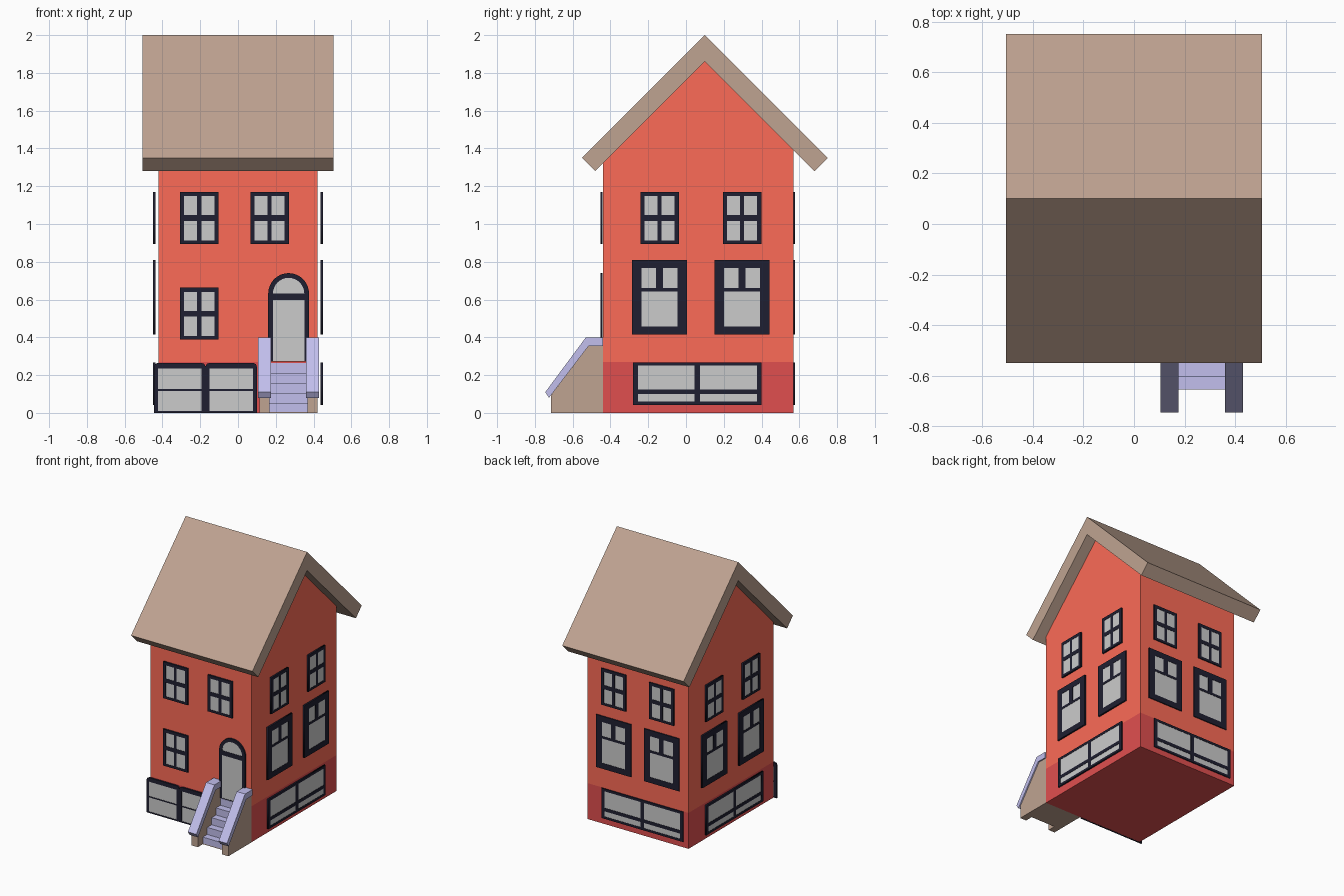
import bpy, bmesh
from math import pi, sin, cos
from mathutils import Matrix, Color

if "Cube" in bpy.data.objects:
    bpy.data.objects.remove(bpy.data.objects["Cube"])


def material(name, rgb):
    m = bpy.data.materials.new(name)
    m.diffuse_color = (*Color(rgb).from_srgb_to_scene_linear(), 1)
    m.use_nodes = True
    m.node_tree.nodes["Principled BSDF"].inputs["Base Color"].default_value = m.diffuse_color
    return m


WALL = material("wall_red", (0.99, 0.42, 0.34))
BASE = material("base_red", (0.88, 0.31, 0.31))
TAN = material("roof_tan", (0.75, 0.64, 0.57))
DARK = material("frame_dark", (0.12, 0.12, 0.19))
LILAC = material("step_lilac", (0.76, 0.75, 0.93))


def prism_x(name, profile, x0, x1, mat):
    """Extrude a (y, z) profile from x0 to x1."""
    bm = bmesh.new()
    face = bm.faces.new([bm.verts.new((x0, y, z)) for y, z in profile])
    out = bmesh.ops.extrude_face_region(bm, geom=[face])
    verts = [g for g in out["geom"] if isinstance(g, bmesh.types.BMVert)]
    bmesh.ops.translate(bm, verts=verts, vec=(x1 - x0, 0, 0))
    bmesh.ops.recalc_face_normals(bm, faces=bm.faces)
    me = bpy.data.meshes.new(name)
    bm.to_mesh(me)
    bm.free()
    me.materials.append(mat)
    ob = bpy.data.objects.new(name, me)
    bpy.context.collection.objects.link(ob)
    return ob


def plate(name, outlines, half, matrix, mat=None):
    """Upright plate from outlines; inner outlines become holes."""
    cu = bpy.data.curves.new(name, 'CURVE')
    cu.dimensions = '2D'
    cu.fill_mode = 'BOTH'
    cu.extrude = half
    for pts in outlines:
        sp = cu.splines.new('POLY')
        sp.points.add(len(pts) - 1)
        for p, (u, v) in zip(sp.points, pts):
            p.co = (u, v, 0, 1)
        sp.use_cyclic_u = True
    tmp = bpy.data.objects.new(name + "_curve", cu)
    bpy.context.collection.objects.link(tmp)
    bpy.context.view_layer.update()
    me = bpy.data.meshes.new_from_object(tmp.evaluated_get(bpy.context.evaluated_depsgraph_get()))
    bpy.data.objects.remove(tmp)
    me.materials.clear()
    if mat:
        me.materials.append(mat)
    ob = bpy.data.objects.new(name, me)
    ob.matrix_world = matrix @ Matrix.Rotation(pi / 2, 4, 'X')
    bpy.context.collection.objects.link(ob)


def rect(u0, u1, v0, v1):
    return [(u0, v0), (u1, v0), (u1, v1), (u0, v1)]


def arch(cx, r, v0, v1, n=16):
    top = [(cx + r * cos(pi * i / n), v1 + r * sin(pi * i / n)) for i in range(n + 1)]
    return ([(cx - r, v0), (cx + r, v0)] if v0 < v1 else []) + top


def window(name, wall, outline, panes):
    plate(name + "_frame", [outline] + panes, 0.006, wall, DARK)
    plate(name + "_glass", panes, 0.004, wall)


def wall_frame(x, y, quarter):
    return Matrix.Translation((x, y, 0)) @ Matrix.Rotation(quarter * pi / 2, 4, 'Z')


FRONT = wall_frame(0, -0.447, 0)
RIGHT = wall_frame(0.443, 0, 1)
BACK = wall_frame(0, 0.572, 2)
LEFT = wall_frame(-0.443, 0, -1)


def small_window(name, wall, c, z):
    panes = [rect(c + a, c + b, z + d, z + e)
             for a, b in ((-0.08, -0.011), (0.011, 0.08))
             for d, e in ((0.018, 0.122), (0.152, 0.252))]
    window(name, wall, rect(c - 0.102, c + 0.102, z, z + 0.275), panes)


def tall_window(name, wall, c):
    panes = [rect(c - 0.096, c + 0.096, 0.458, 0.642),
             rect(c - 0.096, c - 0.018, 0.66, 0.766),
             rect(c + 0.018, c + 0.096, 0.66, 0.766)]
    window(name, wall, rect(c - 0.146, c + 0.146, 0.415, 0.81), panes)


def cellar_window(name, wall, c):
    panes = [rect(c + a, c + b, d, e)
             for a, b in ((-0.315, -0.015), (0.015, 0.315))
             for d, e in ((0.06, 0.1), (0.125, 0.25))]
    window(name, wall, rect(c - 0.34, c + 0.34, 0.043, 0.268), panes)


# Walls and roof
prism_x("base", rect(-0.44, 0.57, 0, 0.27), -0.42, 0.42, BASE)
prism_x("walls", [(-0.44, 0.27), (0.57, 0.27), (0.57, 1.39), (0.1, 1.86), (-0.44, 1.32)],
        -0.42, 0.42, WALL)
prism_x("roof", [(-0.55, 1.35), (-0.48, 1.28), (0.1, 1.86), (0.68, 1.28), (0.75, 1.35), (0.1, 2.0)],
        -0.505, 0.505, TAN)

# Side and back windows (u runs left to right seen from outside)
for side, wall, centres, cellar in (("right", RIGHT, (-0.14, 0.297), 0.06),
                                    ("left", LEFT, (0.14, -0.297), -0.06),
                                    ("back", BACK, (-0.2, 0.2), 0.04)):
    for i, c in enumerate(centres):
        small_window(f"{side}_upper_window_{i}", wall, c, 0.895)
        tall_window(f"{side}_tall_window_{i}", wall, c)
    cellar_window(f"{side}_cellar_window", wall, cellar)

# Front windows
for i, (c, z) in enumerate(((-0.205, 0.895), (0.167, 0.895), (-0.205, 0.388))):
    small_window(f"front_window_{i}", FRONT, c, z)
for i, c in enumerate((-0.308, -0.036)):
    k = 0.02
    outline = [(c - 0.136, 0), (c + 0.136, 0), (c + 0.136, 0.265 - k), (c + 0.13, 0.259),
               (c + 0.136 - k, 0.265), (c - 0.136 + k, 0.265), (c - 0.13, 0.259), (c - 0.136, 0.265 - k)]
    window(f"front_cellar_window_{i}", FRONT, outline,
           [rect(c - 0.115, c + 0.115, 0.01, 0.117), rect(c - 0.115, c + 0.115, 0.126, 0.235)])

# Arched door
window("door", FRONT, arch(0.268, 0.108, 0.272, 0.632),
       [rect(0.184, 0.352, 0.275, 0.598), arch(0.268, 0.083, 0.632, 0.632)])

# Steps with sloped side walls and caps
steps = [(-0.44, 0.006), (-0.655, 0.006)]
for i in range(5):
    y = -0.655 + i * 0.0525
    steps += [(y, (i + 1) * 0.053), (min(y + 0.0525, -0.44), (i + 1) * 0.053)]
prism_x("steps", steps, 0.165, 0.37, LILAC)
prism_x("stair_floor", rect(-0.655, -0.44, 0, 0.006), 0.165, 0.37, TAN)
for side, x in (("left", 0.14), ("right", 0.395)):
    prism_x(f"stair_wall_{side}",
            [(-0.44, 0), (-0.715, 0), (-0.715, 0.093), (-0.515, 0.355), (-0.44, 0.355)],
            x - 0.026, x + 0.026, TAN)
    prism_x(f"stair_cap_{side}",
            [(-0.745, 0.11), (-0.725, 0.08), (-0.515, 0.355), (-0.44, 0.355), (-0.44, 0.4), (-0.53, 0.4)],
            x - 0.035, x + 0.035, LILAC)
